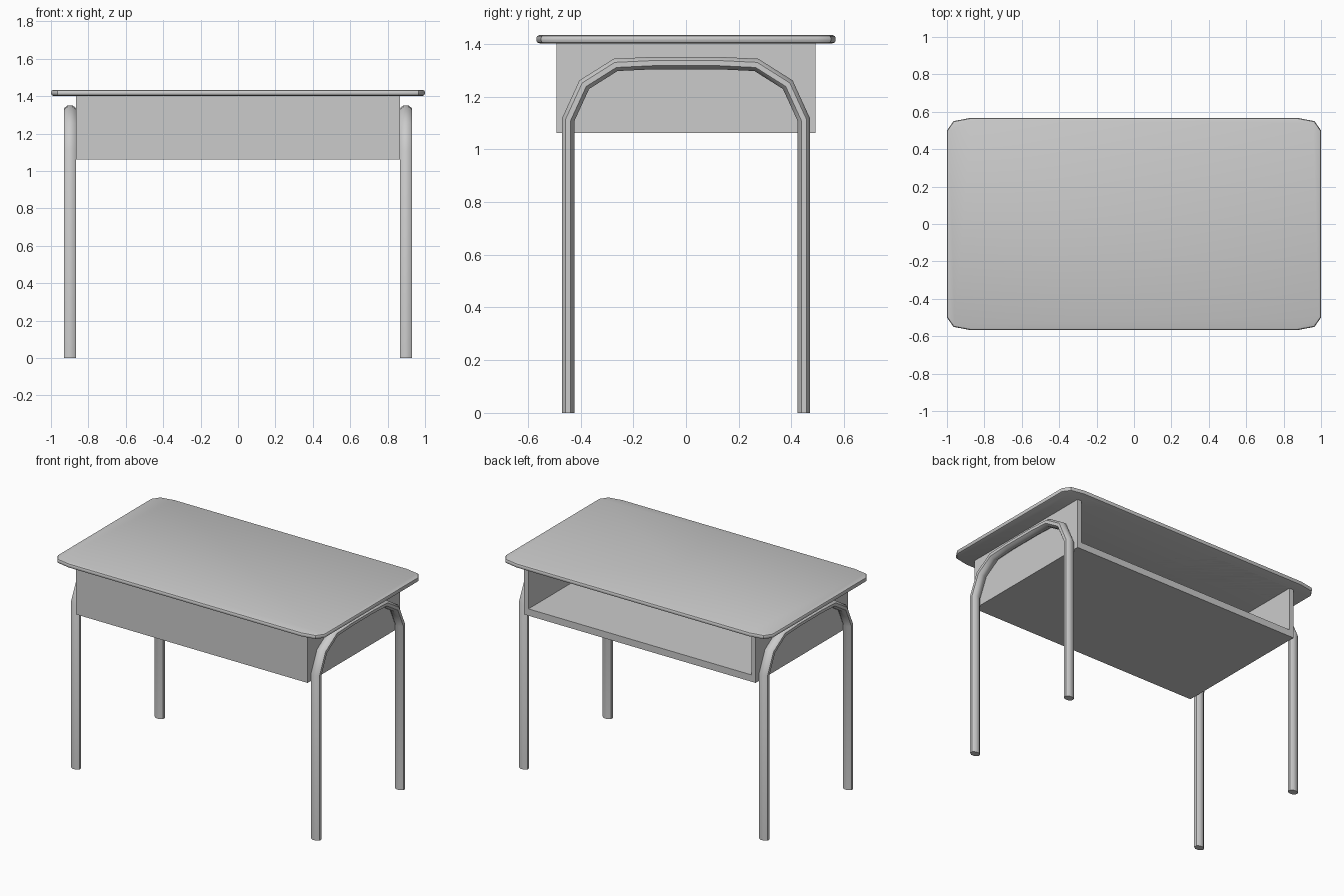
import bpy, bmesh, math
from mathutils import Vector

if "Cube" in bpy.data.objects:
    bpy.data.objects.remove(bpy.data.objects["Cube"])


def make_object(name, bm, smooth=None):
    bmesh.ops.recalc_face_normals(bm, faces=bm.faces)
    mesh = bpy.data.meshes.new(name)
    bm.to_mesh(mesh)
    bm.free()
    obj = bpy.data.objects.new(name, mesh)
    bpy.context.collection.objects.link(obj)
    if smooth:
        bpy.ops.object.select_all(action='DESELECT')
        obj.select_set(True)
        bpy.context.view_layer.objects.active = obj
        bpy.ops.object.shade_smooth_by_angle(angle=math.radians(smooth))
    return obj


def prism(name, outline, z0, z1, bevel=0.0, smooth=None):
    """Extrude an xy outline upward, optionally rounding its rims."""
    bm = bmesh.new()
    face = bm.faces.new([bm.verts.new((x, y, z0)) for x, y in outline])
    top = bmesh.ops.extrude_face_region(bm, geom=[face])['geom']
    for v in top:
        if isinstance(v, bmesh.types.BMVert):
            v.co.z = z1
    if bevel:
        rims = [e for e in bm.edges
                if abs(e.verts[0].co.z - e.verts[1].co.z) < 1e-6]
        bmesh.ops.bevel(bm, geom=rims, offset=bevel, segments=2,
                        profile=0.5, affect='EDGES')
    return make_object(name, bm, smooth)


def tube(name, x, path, rx, rn, sides=8):
    """Mitred oval tube along a (y, z) path."""
    bm = bmesh.new()
    pts = [Vector(p) for p in path]
    rings = []
    for i, p in enumerate(pts):
        a = (p - pts[i - 1]).normalized() if i else None
        b = (pts[i + 1] - p).normalized() if i < len(pts) - 1 else None
        a, b = a or b, b or a
        t = (a + b).normalized()
        normal = Vector((-t.y, t.x)) / t.dot(a)
        ring = []
        for k in range(sides):
            ang = 2 * math.pi * (k + 0.5) / sides
            off = normal * rn * math.sin(ang)
            ring.append(bm.verts.new((x + rx * math.cos(ang), p.x + off.x, p.y + off.y)))
        rings.append(ring)
    for r, s in zip(rings, rings[1:]):
        for k in range(sides):
            j = (k + 1) % sides
            bm.faces.new((r[k], r[j], s[j], s[k]))
    bm.faces.new(rings[0])
    bm.faces.new(rings[-1])
    return make_object(name, bm, 50)


# Tabletop with clipped, softened corners
corner = [(1.0, 0.50), (0.965, 0.55), (0.87, 0.568)]
outline = (corner + [(-x, y) for x, y in reversed(corner)]
           + [(-x, -y) for x, y in corner]
           + [(x, -y) for x, y in reversed(corner)])
prism("tabletop", outline, 1.402, 1.433, bevel=0.012, smooth=40)

# Storage tray: U-shaped wall (open at the back) on a floor panel
X, Y, T = 0.865, 0.492, 0.045
floor_z = 1.108
bm = bmesh.new()
bmesh.ops.create_cube(bm, size=1)
bmesh.ops.scale(bm, vec=(2 * X, 2 * Y, 1.403 - 1.062), verts=bm.verts)
bmesh.ops.translate(bm, vec=(0, 0, (1.403 + 1.062) / 2), verts=bm.verts)
back = next(f for f in bm.faces if f.calc_center_median().y > Y - 0.01)
bmesh.ops.inset_region(bm, faces=[back], thickness=T)
for v in back.verts:
    v.co.z = 1.402 if v.co.z > 1.2 else floor_z
# Push the opening inward to form the cavity
cavity = bmesh.ops.extrude_face_region(bm, geom=[back])['geom']
for v in cavity:
    if isinstance(v, bmesh.types.BMVert):
        v.co.y = -Y + T
if back.is_valid:
    bmesh.ops.delete(bm, geom=[back], context='FACES_ONLY')
make_object("storage_tray", bm)

# Bent tube leg frames, one at each end
half = [(-0.447, 0.0), (-0.447, 1.112), (-0.386, 1.245), (-0.267, 1.32), (-0.12, 1.327)]
path = half + [(-y, z) for y, z in reversed(half)]
for side, label in ((-1, "left"), (1, "right")):
    tube(label + "_leg_frame", side * 0.898, path, 0.0345, 0.0255)
